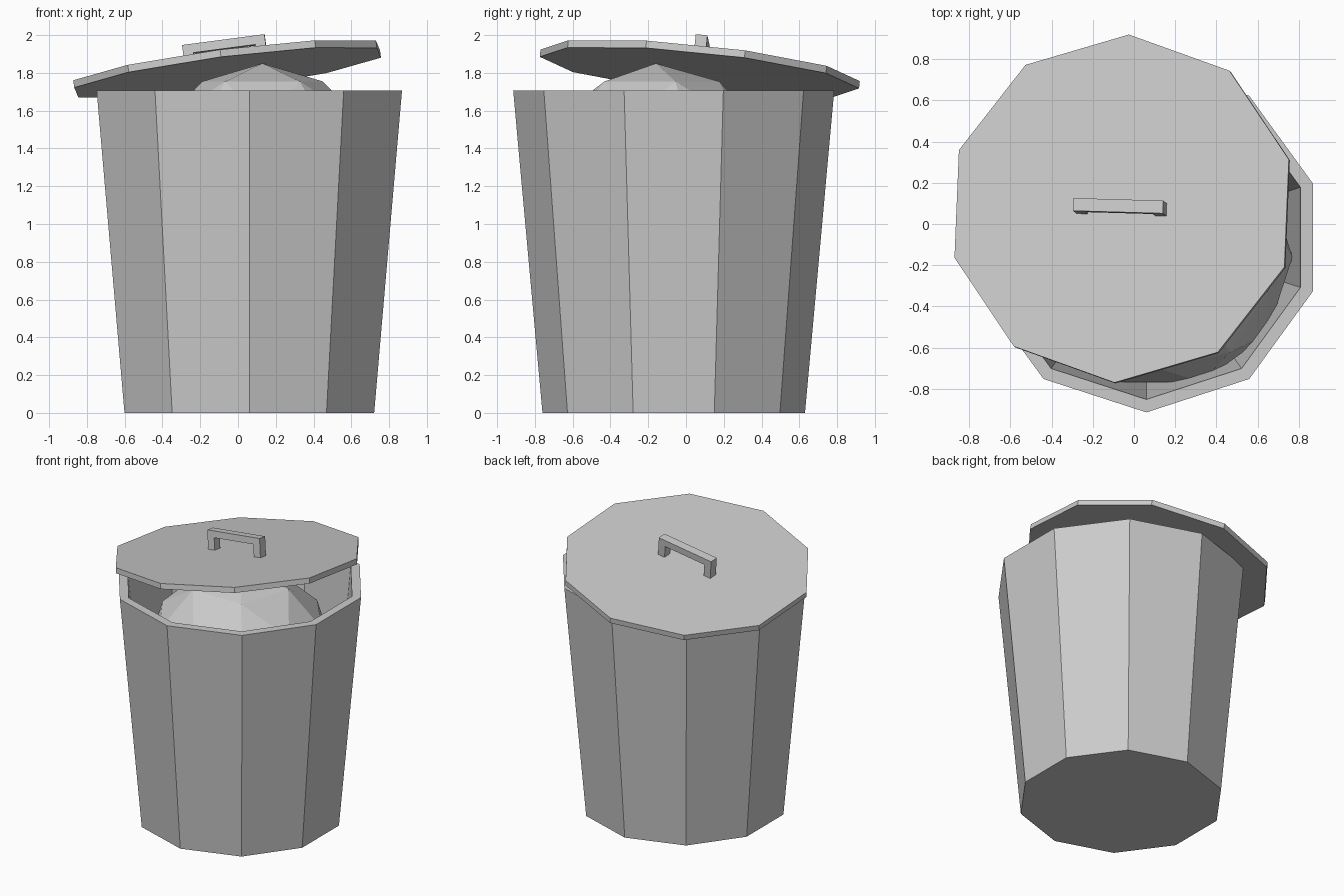
import bpy, bmesh, math
from mathutils import Vector, Matrix

if "Cube" in bpy.data.objects:
    bpy.data.objects.remove(bpy.data.objects["Cube"])

SIDES = 10


def finish(name, bm, matrix=None):
    bmesh.ops.recalc_face_normals(bm, faces=bm.faces)
    mesh = bpy.data.meshes.new(name)
    bm.to_mesh(mesh)
    bm.free()
    obj = bpy.data.objects.new(name, mesh)
    bpy.context.collection.objects.link(obj)
    if matrix:
        obj.matrix_world = matrix
    return obj


def lathe(name, profile, matrix):
    """Closed ten-sided solid through (radius, z) rings, capped at both ends."""
    bm = bmesh.new()
    rings = []
    for r, z in profile:
        ring = []
        for i in range(SIDES):
            a = math.radians(-90) + i * math.tau / SIDES
            ring.append(bm.verts.new((r * math.cos(a), r * math.sin(a), z)))
        rings.append(ring)
    for a, b in zip(rings, rings[1:]):
        for i in range(SIDES):
            j = (i + 1) % SIDES
            bm.faces.new((a[i], a[j], b[j], b[i]))
    bm.faces.new(rings[0])
    bm.faces.new(rings[-1])
    return finish(name, bm, matrix)


# Tapered hollow can with a flat rim
lathe("can_body",
      [(0.695, 0), (0.85, 1.708), (0.787, 1.708), (0.637, 0.06)],
      Matrix.Translation((0.06, -0.065, 0)))

# Faceted rubbish bag filling the can
bm = bmesh.new()
bmesh.ops.create_icosphere(bm, subdivisions=2, radius=0.64)
finish("rubbish_bag", bm,
       Matrix.Translation((0.13, -0.16, 1.21)) @ Matrix.Rotation(math.radians(18), 4, 'Z'))

# Tilted frame shared by the lid and its handle; origin on the lid's top face
normal = Vector((-0.128, 0.104, 1)).normalized()
tilt = Vector((0, 0, 1)).rotation_difference(normal).to_matrix().to_4x4()
lid_frame = (Matrix.Translation((-0.06, 0.075, 1.84)) @ tilt
             @ Matrix.Rotation(math.radians(-2), 4, 'Z'))

# Lid plate
lathe("lid", [(0.85, -0.039), (0.85, 0)], lid_frame)

# Handle: U-shaped profile extruded across its depth
half = [(0.22, -0.01), (0.22, 0.135), (-0.22, 0.135), (-0.22, -0.01),
        (-0.165, -0.01), (-0.165, 0.087), (0.165, 0.087), (0.165, -0.01)]
bm = bmesh.new()
face = bm.faces.new([bm.verts.new((x, -0.031, z)) for x, z in half])
ext = bmesh.ops.extrude_face_region(bm, geom=[face], use_keep_orig=True)
bmesh.ops.translate(bm, vec=(0, 0.062, 0),
                    verts=[v for v in ext["geom"] if isinstance(v, bmesh.types.BMVert)])
finish("lid_handle", bm, lid_frame)
